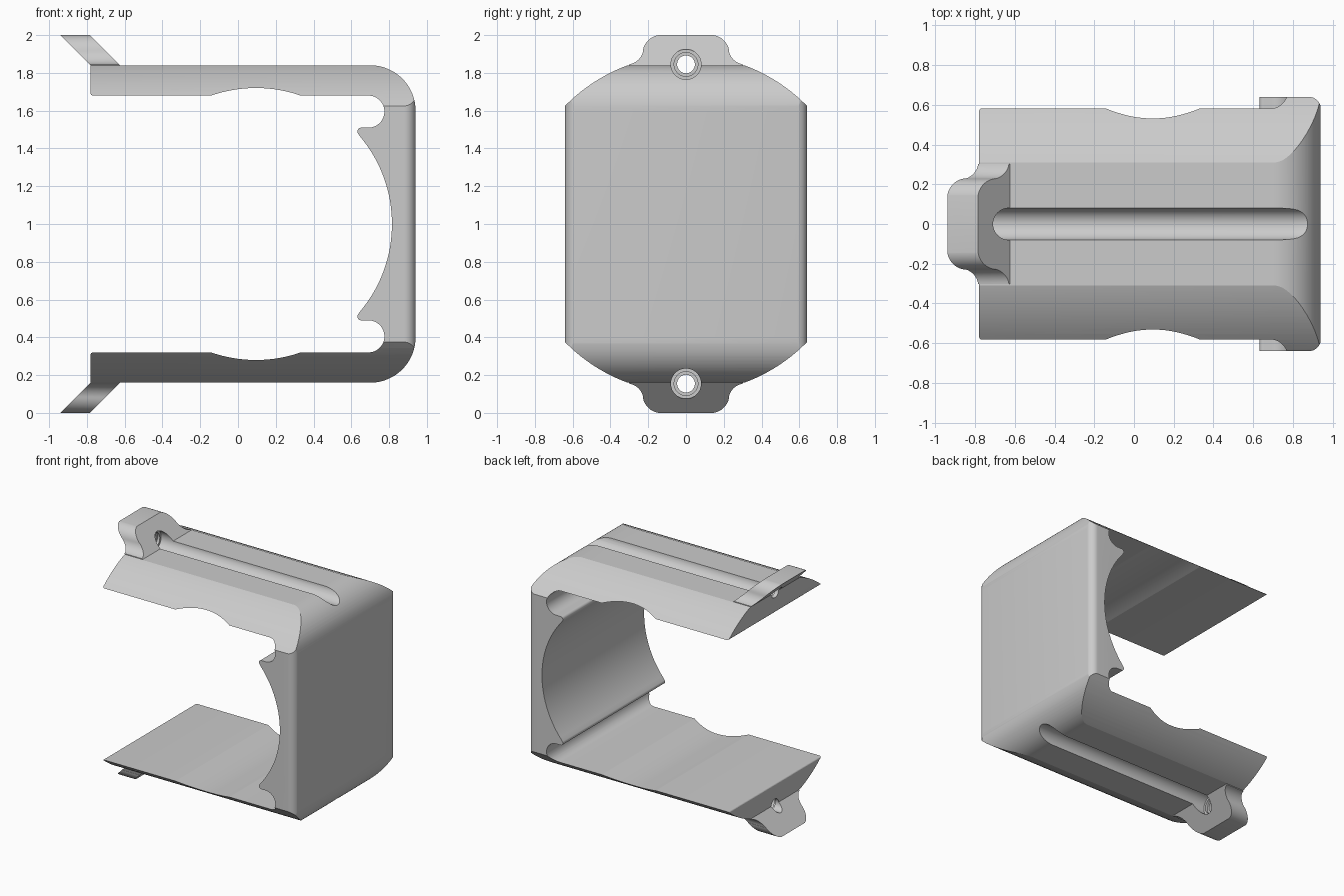
import bpy
import bmesh
from math import sin, cos, radians

cube = bpy.data.objects.get("Cube")
if cube:
    bpy.data.objects.remove(cube, do_unlink=True)

grey = bpy.data.materials.new("plain_grey")
grey.use_nodes = True
colour = (0.6, 0.6, 0.6, 1)
grey.diffuse_color = colour
grey.node_tree.nodes["Principled BSDF"].inputs["Base Color"].default_value = colour

MID = 1.0      # height of the mirror plane
HOLE_Z = 1.845


def arc(cx, cy, r, start, end, n=24):
    angles = [radians(start + (end - start) * i / n) for i in range(n + 1)]
    return [(cx + r * cos(a), cy + r * sin(a)) for a in angles]


def flip(pts):
    """Mirror a profile about the middle height."""
    return [(u, 2 * MID - v) for u, v in reversed(pts)]


def prism(name, pts, axis, low, high):
    """Extrude a 2D profile along an axis."""
    place = {"x": lambda u, v, w: (w, u, v),
             "y": lambda u, v, w: (u, w, v),
             "z": lambda u, v, w: (u, v, w)}[axis]
    bm = bmesh.new()
    a = [bm.verts.new(place(u, v, low)) for u, v in pts]
    b = [bm.verts.new(place(u, v, high)) for u, v in pts]
    bm.faces.new(a)
    bm.faces.new(b)
    for i in range(len(a)):
        j = (i + 1) % len(a)
        bm.faces.new((a[i], a[j], b[j], b[i]))
    bmesh.ops.recalc_face_normals(bm, faces=bm.faces)
    mesh = bpy.data.meshes.new(name)
    bm.to_mesh(mesh)
    bm.free()
    mesh.materials.append(grey)
    obj = bpy.data.objects.new(name, mesh)
    bpy.context.scene.collection.objects.link(obj)
    return obj


def combine(target, tool, operation):
    """Apply a boolean and discard the tool."""
    mod = target.modifiers.new("cut", "BOOLEAN")
    mod.operation, mod.solver, mod.object = operation, "EXACT", tool
    bpy.context.view_layer.update()
    graph = bpy.context.evaluated_depsgraph_get()
    mesh = bpy.data.meshes.new_from_object(target.evaluated_get(graph))
    target.modifiers.clear()
    target.data = mesh
    bpy.data.objects.remove(tool, do_unlink=True)


# Side profile: round seat, lip, relief notch, arm and outer corner
upper = arc(0.095, MID, 0.72, 0, 40, 32)
upper += arc(0.652, 1.49, 0.02, 220, 90, 10)
upper += arc(0.69, 1.595, 0.085, -90, 90)
upper += arc(0.095, MID, 0.72, 70.8, 109.2)
upper += arc(-0.768, 1.692, 0.012, 270, 180, 5)
upper += [(-0.78, 1.84)]
upper += arc(0.70, 1.60, 0.24, 90, 0, 32)
bracket = prism("clamp_bracket", upper + flip(upper)[:-1], "y", -0.8, 0.8)

# Round the arms across and soften the wall's upright edges
barrel = prism("barrel", arc(0, MID, 0.895, 0, 360, 160)[:-1], "x", -1.2, 1.2)
combine(bracket, barrel, "INTERSECT")
plan = [(-1, 0.64), (-1, -0.64)]
plan += arc(0.881, -0.58, 0.06, -90, 0, 16) + arc(0.881, 0.58, 0.06, 0, 90, 16)
combine(bracket, prism("plan", plan, "z", -0.2, 2.2), "INTERSECT")

# Slanted mounting tabs with a bell outline
slant = [(-0.775, 1.75), (-0.63, 1.75), (-0.625, 1.84), (-0.785, 2), (-0.94, 2), (-0.78, 1.84)]
half = arc(0.13, 1.90, 0.1, 90, 10, 16) + arc(0.315, 1.933, 0.09, 190, 262, 16)
half += [(0.303, 1.7)]
bell = half + [(-y, z) for y, z in reversed(half)]
for side in (lambda p: p, flip):
    tab = prism("tab", side(slant), "y", -0.5, 0.5)
    # keep the top face exactly flat by letting the bell run past it
    tall = [(y, z + 0.001) for y, z in bell]
    combine(tab, prism("bell", side(tall), "x", -1.2, 0), "INTERSECT")
    combine(bracket, tab, "UNION")

# Long round grooves ending in stepped screw holes
for z in (HOLE_Z, 2 * MID - HOLE_Z):
    for radius, start in ((0.08, -0.73), (0.063, -0.75), (0.047, -1.2)):
        circle = arc(0, z, radius, 0, 360, 48)[:-1]
        combine(bracket, prism("bore", circle, "x", start, 1.2), "DIFFERENCE")

bpy.ops.object.select_all(action="DESELECT")
bracket.select_set(True)
bpy.context.view_layer.objects.active = bracket
bpy.ops.object.shade_smooth_by_angle(angle=radians(16))
